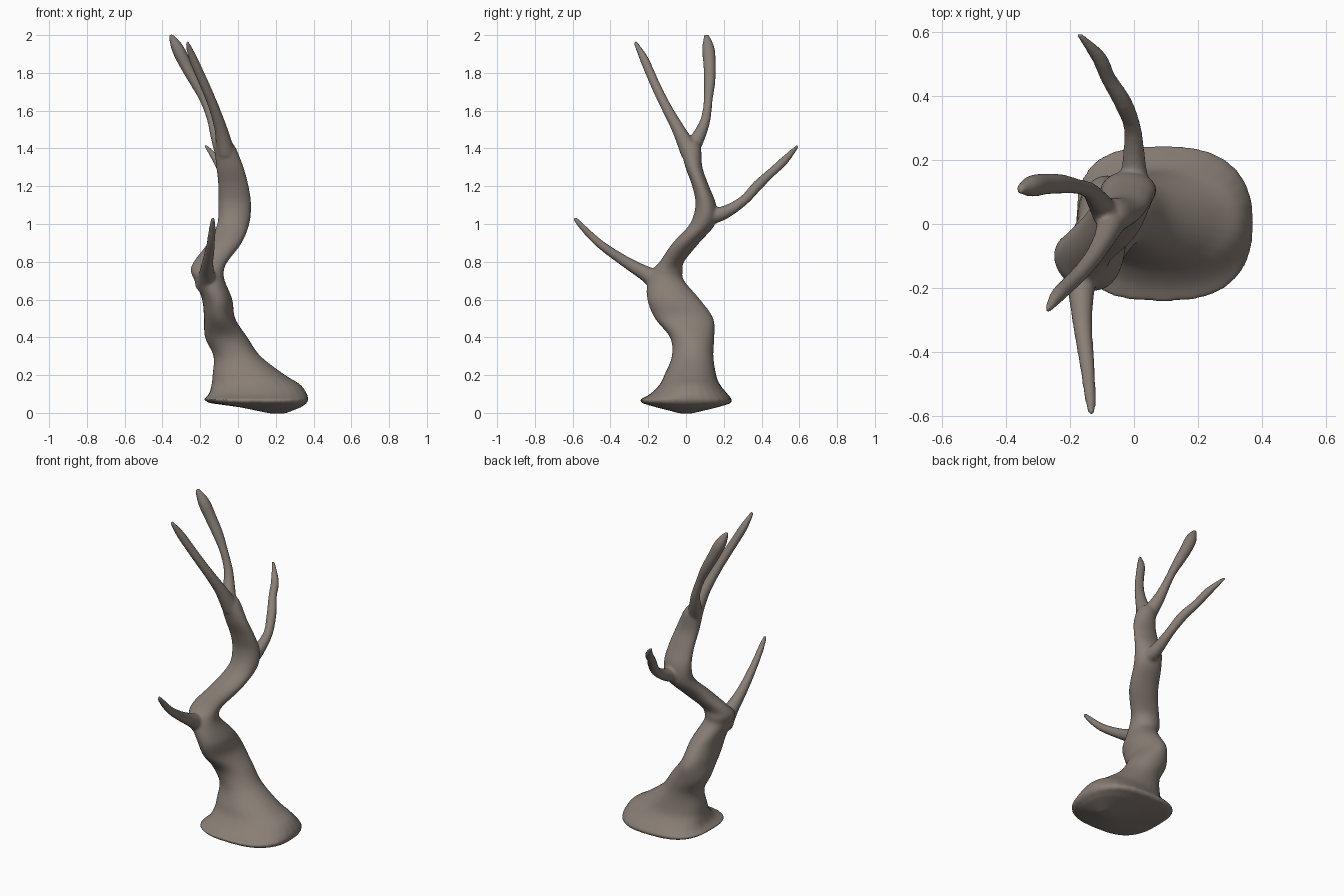
import bpy, bmesh, math
from mathutils import Vector

SIDES = 28
bm = bmesh.new()


def spline(rows, steps=5):
    """Catmull-Rom interpolation through rows of equal-length tuples."""
    out = []
    for i in range(len(rows) - 1):
        a, b = rows[max(i - 1, 0)], rows[i]
        c, d = rows[i + 1], rows[min(i + 2, len(rows) - 1)]
        for s in range(steps):
            t = s / steps
            out.append([0.5 * (2 * q + (r - p) * t + (2 * p - 5 * q + 4 * r - u) * t * t
                               + (3 * q - p - 3 * r + u) * t ** 3)
                        for p, q, r, u in zip(a, b, c, d)])
    return out + [list(rows[-1])]


def skin(rings):
    """Bridge rings of points into a closed tube."""
    loops = [[bm.verts.new(p) for p in ring] for ring in rings]
    for a, b in zip(loops, loops[1:]):
        for i in range(SIDES):
            j = (i + 1) % SIDES
            bm.faces.new((a[i], a[j], b[j], b[i]))
    bm.faces.new(loops[0][::-1])
    bm.faces.new(loops[-1])


def trunk(rows):
    """Rows: z, min x, max x, min y, max y, squareness exponent."""
    rings = []
    for z, x0, x1, y0, y1, n in rows:
        ring = []
        for i in range(SIDES):
            a = math.tau * i / SIDES
            c, s = math.cos(a), math.sin(a)
            e = 2 / n if c < 0 else 2 / (1 + n / 2)
            ring.append(((x0 + x1) / 2 + (x1 - x0) / 2 * math.copysign(abs(c) ** e, c),
                         (y0 + y1) / 2 + (y1 - y0) / 2 * math.copysign(abs(s) ** e, s), z))
        rings.append(ring)
    skin(rings)


def branch(rows):
    """Rows: x, y, z, radius."""
    pts = spline(rows)
    rings = []
    for i, p in enumerate(pts):
        d = Vector(pts[min(i + 1, len(pts) - 1)][:3]) - Vector(pts[max(i - 1, 0)][:3])
        u = d.cross(Vector((1, 0, 0))).normalized()
        v = d.cross(u).normalized()
        rings.append([Vector(p[:3]) + max(p[3], 0.004) * (u * math.cos(math.tau * k / SIDES)
                      + v * math.sin(math.tau * k / SIDES)) for k in range(SIDES)])
    skin(rings)


# Bulging underside and flared root, then the twisting trunk
base = [(-0.003, 0.17, 0.25, -0.03, 0.03, 2), (0.03, 0.01, 0.335, -0.16, 0.17, 2.4),
        (0.052, -0.15, 0.365, -0.235, 0.24, 3), (0.07, -0.185, 0.373, -0.245, 0.245, 3)]
stem = [(0.07, -0.185, 0.373, -0.245, 0.245, 3), (0.10, -0.155, 0.365, -0.19, 0.22, 2.7),
        (0.15, -0.14, 0.33, -0.14, 0.18, 2.4), (0.20, -0.135, 0.25, -0.115, 0.16, 2.2),
        (0.30, -0.13, 0.12, -0.075, 0.145, 2), (0.40, -0.175, 0.05, -0.085, 0.15, 2),
        (0.50, -0.18, -0.015, -0.165, 0.145, 2), (0.60, -0.19, -0.03, -0.205, 0.075, 2),
        (0.70, -0.23, -0.07, -0.205, -0.01, 2), (0.75, -0.25, -0.075, -0.185, -0.018, 2),
        (0.80, -0.235, -0.055, -0.14, -0.01, 2), (0.90, -0.16, 0.02, -0.07, 0.07, 2),
        (1.00, -0.11, 0.06, 0.02, 0.155, 2), (1.10, -0.105, 0.07, 0.05, 0.16, 2),
        (1.20, -0.105, 0.057, 0.033, 0.122, 2), (1.30, -0.115, 0.03, -0.003, 0.087, 2),
        (1.40, -0.125, -0.01, -0.027, 0.08, 2), (1.435, -0.12, -0.035, -0.015, 0.065, 2)]
trunk(base[:-1] + spline(stem))

# Low front branch
branch([(-0.165, -0.12, 0.68, 0.065), (-0.165, -0.21, 0.735, 0.042), (-0.16, -0.32, 0.80, 0.03),
        (-0.145, -0.45, 0.89, 0.023), (-0.137, -0.54, 0.975, 0.018), (-0.132, -0.592, 1.033, 0.011)])
# Rear branch
branch([(0.0, 0.10, 1.04, 0.05), (0.0, 0.19, 1.055, 0.037), (-0.005, 0.30, 1.12, 0.027),
        (-0.035, 0.38, 1.205, 0.028), (-0.08, 0.455, 1.275, 0.024), (-0.11, 0.52, 1.335, 0.023),
        (-0.172, 0.592, 1.415, 0.009)])
# Upper branch, leaning left
branch([(-0.085, 0.03, 1.40, 0.045), (-0.115, 0.075, 1.48, 0.034), (-0.14, 0.105, 1.56, 0.026),
        (-0.18, 0.118, 1.66, 0.024), (-0.225, 0.125, 1.75, 0.03), (-0.275, 0.125, 1.84, 0.033),
        (-0.32, 0.118, 1.93, 0.033), (-0.358, 0.107, 2.003, 0.012)])
# Upper branch, leaning forward
branch([(-0.065, 0.02, 1.38, 0.05), (-0.09, -0.04, 1.50, 0.035), (-0.125, -0.10, 1.61, 0.028),
        (-0.165, -0.15, 1.71, 0.026), (-0.205, -0.19, 1.80, 0.025), (-0.24, -0.225, 1.88, 0.023),
        (-0.27, -0.27, 1.965, 0.01)])

# Fuse everything into one smooth skin
bmesh.ops.recalc_face_normals(bm, faces=bm.faces)
mesh = bpy.data.meshes.new("bare_tree")
bm.to_mesh(mesh)
bm.free()
tree = bpy.data.objects.new("bare_tree", mesh)
bpy.context.collection.objects.link(tree)
remesh = tree.modifiers.new("fuse", 'REMESH')
remesh.mode = 'VOXEL'
remesh.voxel_size = 0.008
remesh.use_smooth_shade = True
smooth = tree.modifiers.new("soften", 'SMOOTH')
smooth.factor = 0.5
smooth.iterations = 8

# Bark colour
bark = bpy.data.materials.new("bark")
bark.diffuse_color = (0.25, 0.21, 0.18, 1)
mesh.materials.append(bark)
